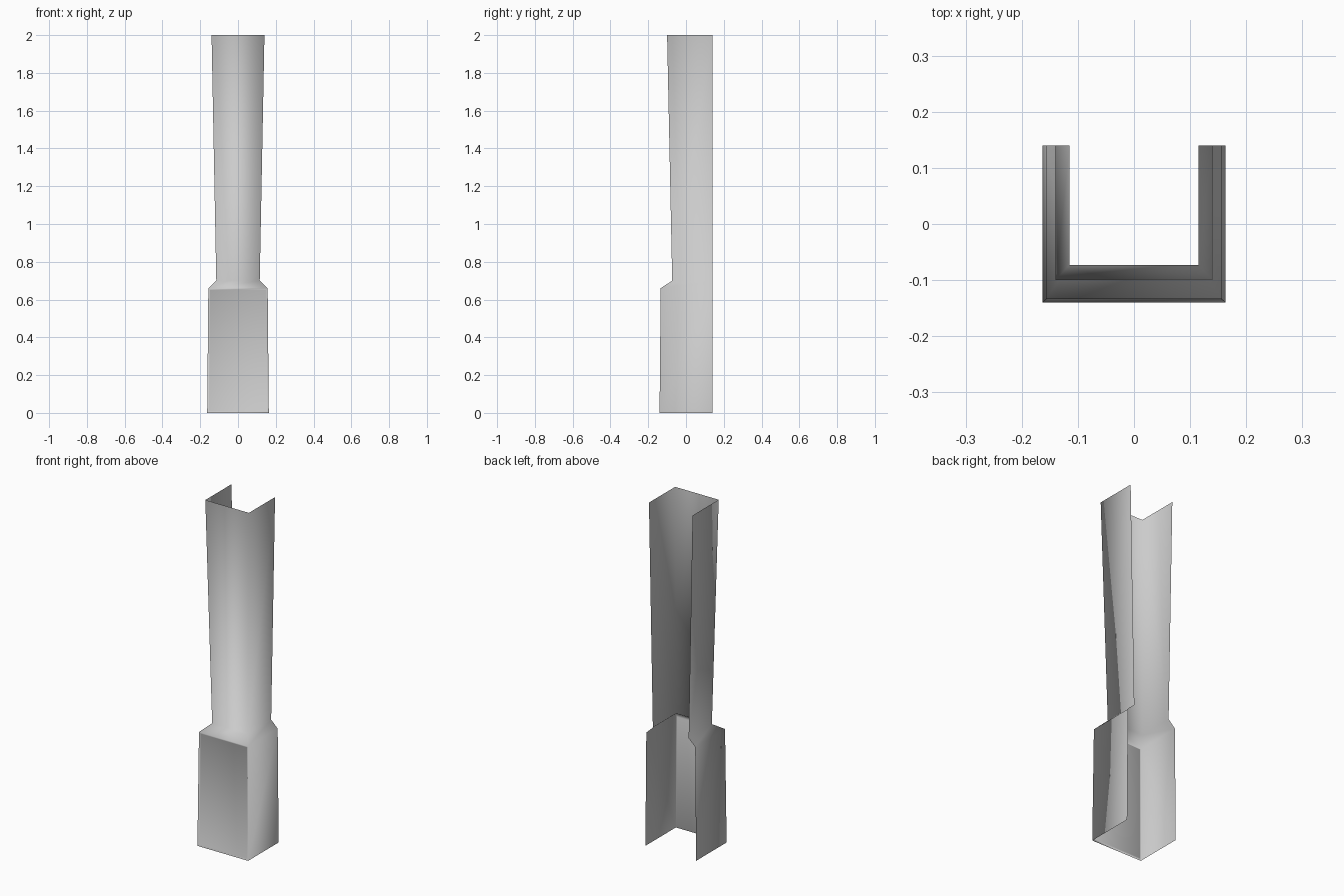
import bpy, bmesh
from mathutils import Vector

if "Cube" in bpy.data.objects:
    bpy.data.objects.remove(bpy.data.objects["Cube"])

# (z, half width, front y) for each level of the open-backed U channel
LEVELS = [(0.0, 0.163, -0.14), (0.66, 0.157, -0.134),
          (0.70, 0.115, -0.073), (2.0, 0.14, -0.10)]
BACK = 0.14

bm = bmesh.new()

# Loft the U section up the column
rows = [[bm.verts.new(p) for p in ((-w, BACK, z), (-w, f, z), (w, f, z), (w, BACK, z))]
        for z, w, f in LEVELS]
front_panel = None
for i, (a, b) in enumerate(zip(rows, rows[1:])):
    for j in range(3):
        face = bm.faces.new((a[j], a[j + 1], b[j + 1], b[j]))
        if i == 0 and j == 1:
            front_panel = face

# Slightly recessed panel on the front of the base
bm.normal_update()
bmesh.ops.inset_region(bm, faces=[front_panel], thickness=0.014, depth=0.0, use_boundary=True)
for v in front_panel.verts:
    v.co += Vector((0, 0.006, 0))

bm.normal_update()
for f in bm.faces:
    f.smooth = True

mesh = bpy.data.meshes.new("column_shell")
bm.to_mesh(mesh)
bm.free()
column = bpy.data.objects.new("column_shell", mesh)
bpy.context.collection.objects.link(column)
